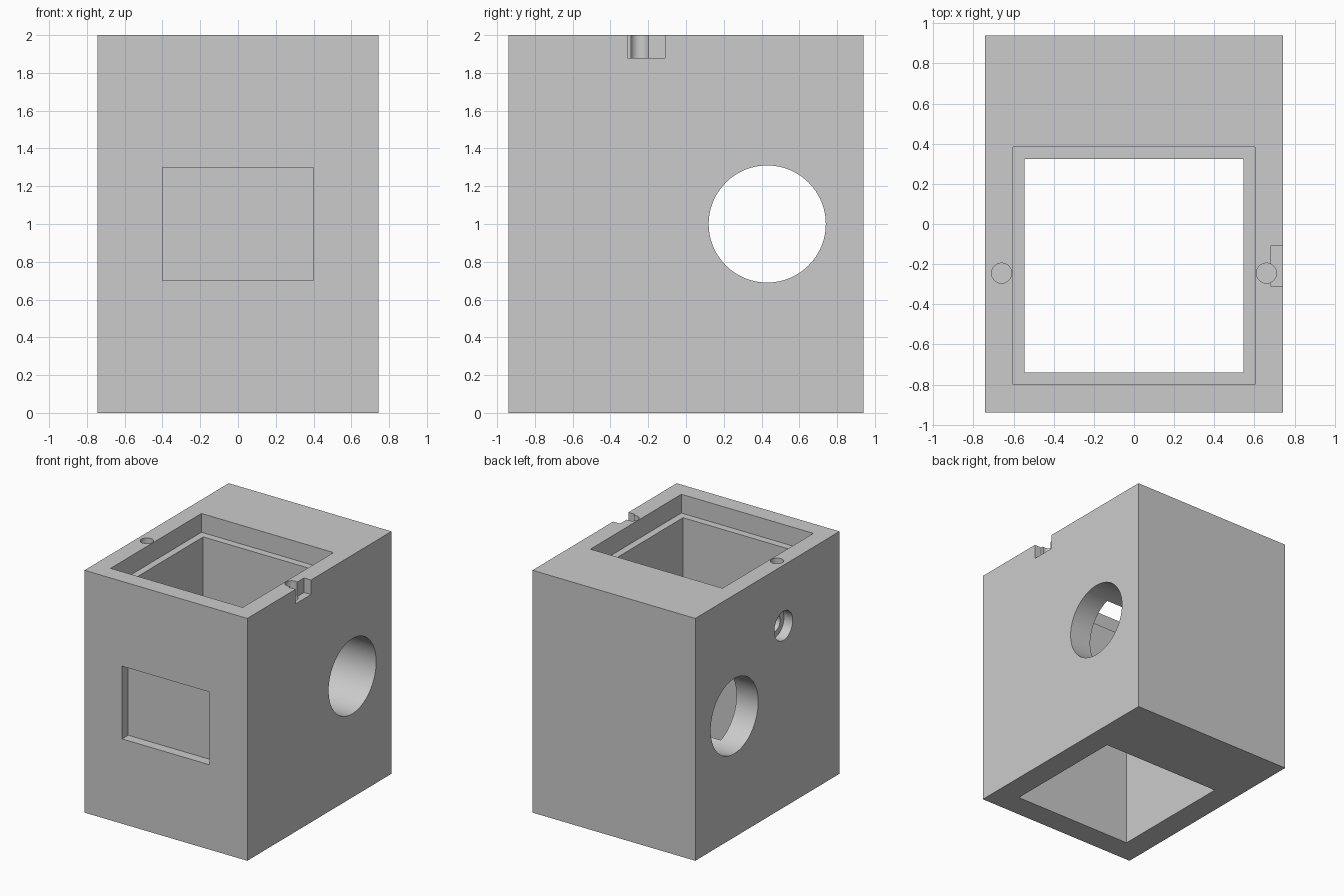
import bpy, math

if "Cube" in bpy.data.objects:
    bpy.data.objects.remove(bpy.data.objects["Cube"])

HX, HY = 0.743, 0.94      # half width and half depth of the block

grey = bpy.data.materials.new("light_grey")
grey.diffuse_color = (0.6, 0.6, 0.6, 1)
grey.use_nodes = True
grey.node_tree.nodes["Principled BSDF"].inputs["Base Color"].default_value = grey.diffuse_color


def box(name, x0, x1, y0, y1, z0, z1):
    bpy.ops.mesh.primitive_cube_add(
        size=1, location=((x0 + x1) / 2, (y0 + y1) / 2, (z0 + z1) / 2))
    ob = bpy.context.object
    ob.name = name
    ob.scale = (x1 - x0, y1 - y0, z1 - z0)
    bpy.ops.object.transform_apply(location=True, scale=True)
    return ob


def cylinder(name, centre, radius, length, along_x=False, sides=64):
    bpy.ops.mesh.primitive_cylinder_add(
        vertices=sides, radius=radius, depth=length, location=centre,
        rotation=(0, math.pi / 2 if along_x else 0, 0))
    ob = bpy.context.object
    ob.name = name
    bpy.ops.object.transform_apply(location=True, rotation=True)
    return ob


# Solid housing block
housing = box("housing", -HX, HX, -HY, HY, 0, 2)

cutters = [
    # Through cavity and the stepped lid recess around its top
    box("cavity", -0.545, 0.545, -0.74, 0.325, -0.1, 2.1),
    box("lid_recess", -0.603, 0.603, -0.80, 0.385, 1.845, 2.1),
    # Shallow window pocket in the front
    box("front_pocket", -0.4, 0.4, -HY - 0.1, -HY + 0.08, 0.7, 1.3),
    # Large bore across both sides
    cylinder("side_bore", (0, 0.43, 1), 0.31, 2, True, 96),
    # Counterbored cable hole in the left wall
    cylinder("cable_counterbore", (-HX, -0.21, 1.5), 0.12, 0.16, True),
    cylinder("cable_hole", (-HX + 0.1, -0.21, 1.5), 0.07, 0.4, True),
    # Notch in the top right edge
    box("edge_notch", 0.68, HX + 0.1, -0.31, -0.11, 1.88, 2.1),
]
# Screw holes either side of the lid
for side in (-1, 1):
    cutters.append(cylinder("screw_hole", (side * 0.66, -0.245, 1.9), 0.05, 0.5, sides=48))

# Cut everything out of the block
for cutter in cutters:
    mod = housing.modifiers.new(cutter.name, 'BOOLEAN')
    mod.operation = 'DIFFERENCE'
    mod.solver = 'EXACT'
    mod.object = cutter
    bpy.context.view_layer.objects.active = housing
    bpy.ops.object.modifier_apply(modifier=mod.name)
    bpy.data.objects.remove(cutter, do_unlink=True)

# Single colour, smooth bores with sharp edges
housing.data.materials.clear()
housing.data.materials.append(grey)
bpy.ops.object.select_all(action='DESELECT')
housing.select_set(True)
bpy.context.view_layer.objects.active = housing
bpy.ops.object.shade_smooth_by_angle(angle=math.radians(30))
